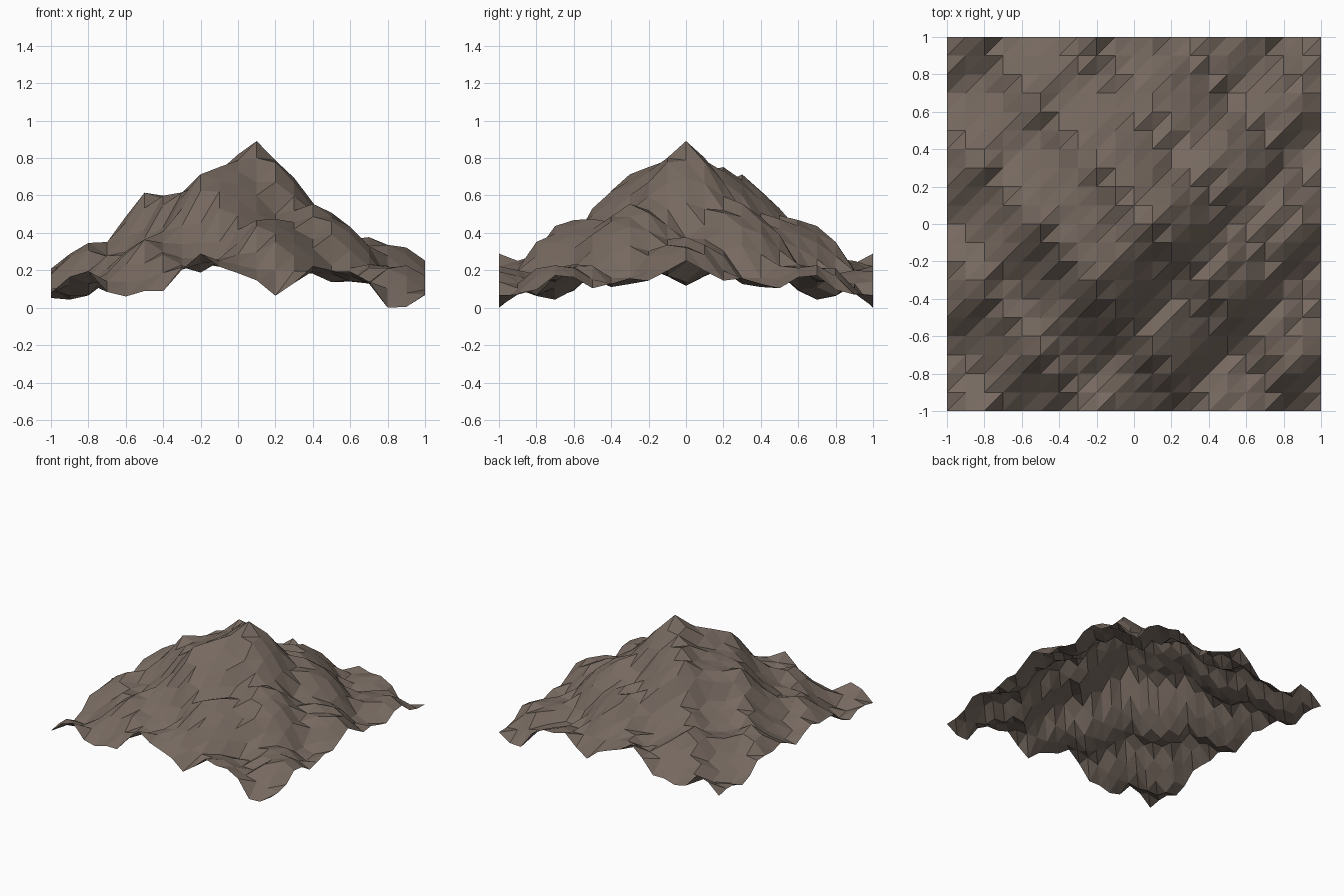
import bpy
from math import sin, cos, exp, hypot

if "Cube" in bpy.data.objects:
    bpy.data.objects.remove(bpy.data.objects["Cube"])

N = 20           # cells per side
STEP = 2 / N


def height(x, y):
    # broad peak plus two octaves of ripples
    peak = 0.035 + 0.795 * exp(-1.6 * hypot(x, y) ** 1.6)
    ripple = 0.093 * sin(9 * x) * cos(9 * y)
    detail = 0.035 * sin(21 * x) * cos(19 * y)
    return peak + ripple + detail


# height-field vertices, lowest point set on z = 0
verts = []
for j in range(N + 1):
    for i in range(N + 1):
        x, y = -1 + i * STEP, -1 + j * STEP
        verts.append((x, y, height(x, y)))
low = min(v[2] for v in verts)
verts = [(x, y, z - low) for x, y, z in verts]

# each cell is split along its lower-left to upper-right diagonal
faces = []
for j in range(N):
    for i in range(N):
        a = j * (N + 1) + i
        b, c, d = a + 1, a + N + 2, a + N + 1
        faces += [(a, b, c), (a, c, d)]

# mountain surface, flat shaded
mesh = bpy.data.meshes.new("mountain_terrain")
mesh.from_pydata(verts, [], faces)
mesh.update()
terrain = bpy.data.objects.new("mountain_terrain", mesh)
bpy.context.collection.objects.link(terrain)

# brown rock
rock = bpy.data.materials.new("brown_rock")
rock.diffuse_color = (0.18, 0.14, 0.115, 1)
rock.use_nodes = True
rock.node_tree.nodes["Principled BSDF"].inputs["Base Color"].default_value = rock.diffuse_color
mesh.materials.append(rock)
